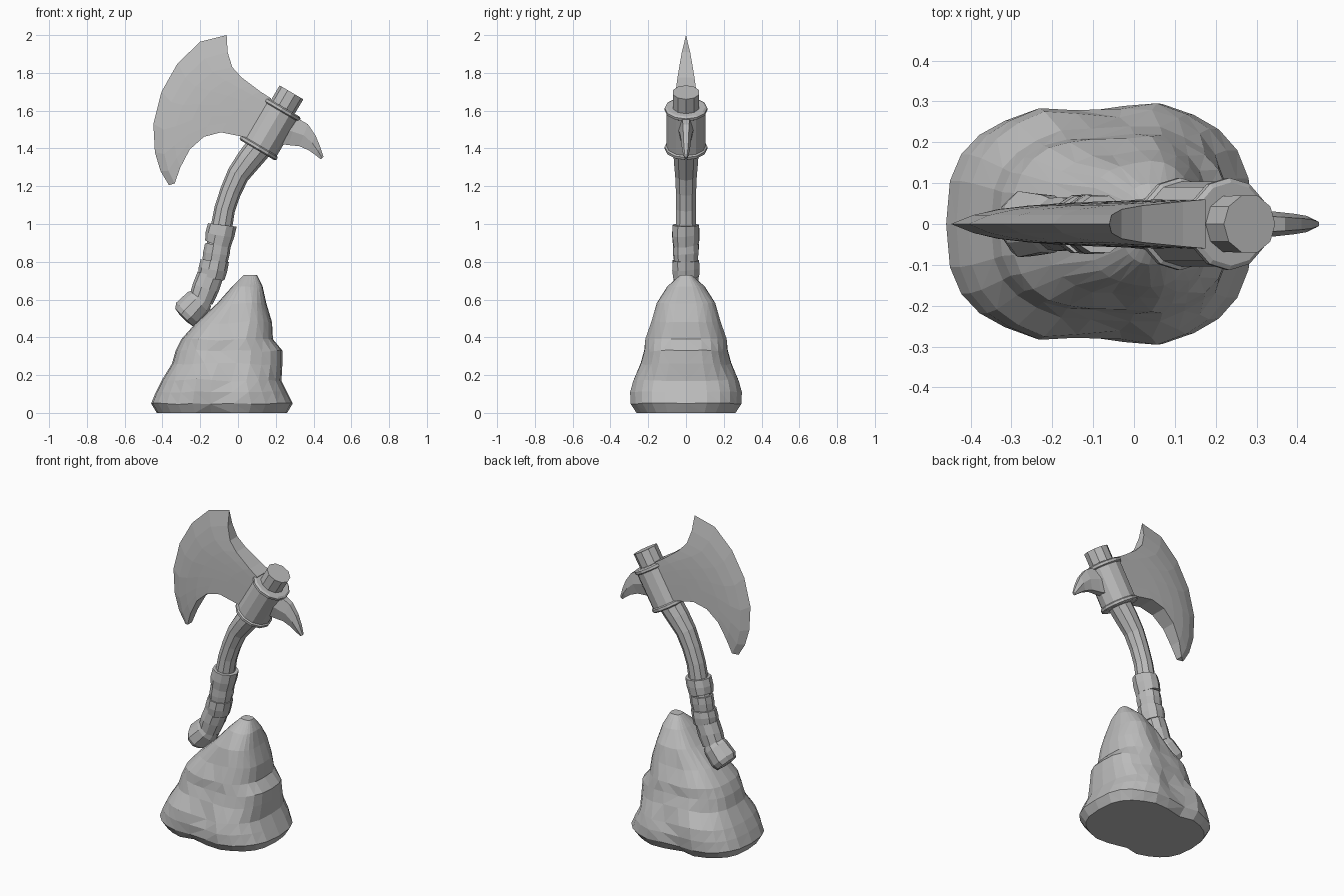
import bpy, bmesh, math
from mathutils import Vector, noise

if "Cube" in bpy.data.objects:
    bpy.data.objects.remove(bpy.data.objects["Cube"])

grey = bpy.data.materials.new("stone_grey")
grey.diffuse_color = (0.5, 0.5, 0.5, 1)
grey.use_nodes = True
grey.node_tree.nodes["Principled BSDF"].inputs["Base Color"].default_value = grey.diffuse_color


def loft(name, rings, cap_start=True, cap_end=True, tri=False):
    """Skin a list of closed rings of points into one flat-shaded object."""
    bm = bmesh.new()
    vs = [[bm.verts.new(p) for p in r] for r in rings]
    n = len(vs[0])
    for a, b in zip(vs, vs[1:]):
        for i in range(n):
            j = (i + 1) % n
            bm.faces.new((a[i], a[j], b[j], b[i]))
    if cap_start:
        bm.faces.new(vs[0])
    if cap_end:
        bm.faces.new(vs[-1])
    bmesh.ops.remove_doubles(bm, verts=bm.verts, dist=0.0005)
    if tri:
        bmesh.ops.triangulate(bm, faces=bm.faces)
    bmesh.ops.recalc_face_normals(bm, faces=bm.faces)
    me = bpy.data.meshes.new(name)
    bm.to_mesh(me)
    bm.free()
    me.materials.append(grey)
    ob = bpy.data.objects.new(name, me)
    bpy.context.collection.objects.link(ob)
    return ob


def tube(name, path, sides=10, tilt=0.0, wobble=0.0):
    """Tube along (x, z, radius) points lying in the xz plane."""
    rings = []
    for i, (x, z, r) in enumerate(path):
        p, q = path[max(i - 1, 0)], path[min(i + 1, len(path) - 1)]
        t = Vector((q[0] - p[0], 0, q[1] - p[1])).normalized()
        side = Vector((t.z, 0, -t.x))
        ring = []
        for k in range(sides):
            a = 2 * math.pi * k / sides
            rr = r + wobble * noise.noise(Vector((x * 9, z * 9 + k * 1.7, 3.3)))
            ring.append(Vector((x, 0, z)) + side * rr * math.cos(a)
                        + Vector((0, rr * math.sin(a), 0)) + t * tilt * math.cos(a + i))
        rings.append(ring)
    return loft(name, rings)


# Rock: stacked rings (z, left x, right x, half depth), pinched into two lobes
levels = [(0.0, -.43, .26, .275), (.05, -.46, .29, .31), (.11, -.435, .26, .31),
          (.17, -.405, .23, .295), (.26, -.35, .235, .25), (.33, -.33, .235, .23),
          (.39, -.30, .185, .225), (.48, -.22, .18, .185), (.58, -.11, .15, .155),
          (.67, -.03, .13, .10), (.73, .03, .10, .035)]
rock = []
for z, x0, x1, yh in levels:
    ring = []
    for k in range(26):
        a = 2 * math.pi * k / 26
        c, s = math.cos(a), math.sin(a)
        x = (x0 + x1) / 2 + (x1 - x0) / 2 * math.copysign(abs(c) ** .85, c)
        y = yh * math.copysign(abs(s) ** .72, s)
        crease = math.exp(-((x + .09 - z * .1) / .06) ** 2)
        y *= 1 - max(0, .2 - .3 * z) * crease
        if x < -.12:
            y *= .95
        w = noise.noise(Vector((x * 7, abs(y) * 7, z * 8))) * .022 * abs(s)
        ring.append((x, y * (1 + w / yh * .6), z + (w * .7 if 0 < z < .7 else 0)))
    rock.append(ring)
loft("rock", rock, tri=True)

# Curved wooden handle
tube("handle", [(.283, 1.697, .073), (.11, 1.403, .071), (.055, 1.335, .067), (0, 1.26, .06),
                (-.04, 1.17, .056), (-.07, 1.08, .055), (-.09, .97, .057), (-.135, .78, .057),
                (-.20, .60, .057)])

# Wrapped grip bands
bands = [((-.083, .995), (-.106, .895), .073), ((-.106, .893), (-.122, .80), .068),
         ((-.122, .806), (-.14, .72), .073), ((-.145, .73), (-.195, .60), .068)]
for i, (a, b, r) in enumerate(bands):
    m = ((a[0] + b[0]) / 2, (a[1] + b[1]) / 2)
    tube(f"grip_band_{i + 1}", [(*a, r), (*m, r + .002), (*b, r - .003)],
         tilt=.008, wobble=.006)

# Bent pommel at the foot of the handle
tube("pommel", [(-.185, .61, .060), (-.21, .585, .075), (-.265, .525, .083),
                (-.285, .505, .068), (-.29, .50, .03)], wobble=.012)

# Socket and its two rims, along the tilted head axis
base, top = Vector((.11, 1.403)), Vector((.233, 1.612))


def on_axis(f, r):
    p = base.lerp(top, f)
    return (p.x, p.y, r)


tube("socket", [on_axis(0, .104), on_axis(1, .104)], 12)
for name, f0, f1 in (("lower_rim", -.06, .06), ("upper_rim", .92, 1.04)):
    tube(name, [on_axis(f0, .102), on_axis(f0 + .03, .113), on_axis(f1 - .03, .113),
                on_axis(f1, .102)], 12)

# Blade: patch between cutting edge, two concave sides and root, thinning to the edge
edge = [(-.06, 2.0), (-.20, 1.965), (-.32, 1.85), (-.405, 1.70), (-.448, 1.53),
        (-.44, 1.38), (-.41, 1.28), (-.365, 1.205)]
upper = [(-.06, 2.0), (-.055, 1.91), (-.03, 1.83), (.02, 1.775), (.08, 1.73), (.12, 1.70), (.175, 1.665)]
lower = [(-.365, 1.205), (-.335, 1.215), (-.305, 1.30), (-.255, 1.395), (-.18, 1.462),
         (-.09, 1.485), (.06, 1.455)]
thick = [0, .022, .036, .045, .051, .055, .06]
E, U, L = ([Vector(p) for p in c] for c in (edge, upper, lower))
rings = []
for i, t in enumerate(thick):
    u, row = i / 6, []
    for j in range(8):
        v = j / 7
        row.append((1 - u) * E[j] + u * U[6].lerp(L[6], v) + (1 - v) * U[i] + v * L[i]
                   - (1 - u) * E[0].lerp(E[7], v) - u * U[6].lerp(L[6], v))
    rings.append([(p.x, -t, p.y) for p in row] + [(p.x, t, p.y) for p in reversed(row)])
loft("axe_blade", rings, cap_start=False)

# Rear spike: hexagonal sections (top point, bottom point, half thickness)
spike = [((.24, 1.60), (.19, 1.43), .05), ((.315, 1.56), (.265, 1.418), .036),
         ((.37, 1.528), (.325, 1.412), .03), ((.41, 1.47), (.375, 1.39), .025),
         ((.435, 1.41), (.41, 1.365), .02), ((.453, 1.355), (.438, 1.343), .009)]
rings = []
for (ax, az), (bx, bz), t in spike:
    mx, mz, h = (ax + bx) / 2, (az + bz) / 2, t * .55
    rings.append([(ax, -h, az), (mx, -t, mz), (bx, -h, bz), (bx, h, bz), (mx, t, mz), (ax, h, az)])
loft("rear_spike", rings)
